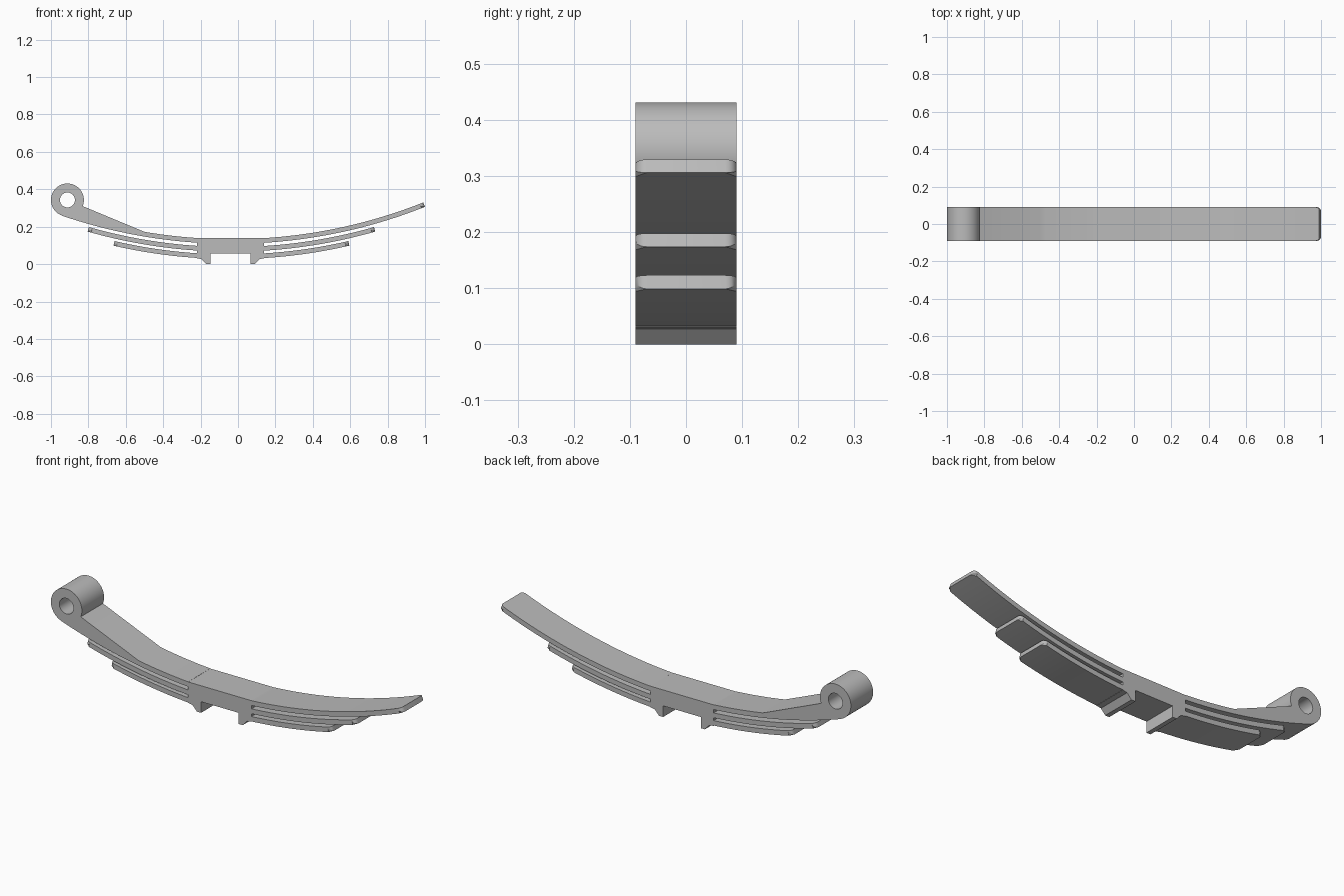
import bpy, bmesh
from math import sin, cos, asin, radians, pi

if "Cube" in bpy.data.objects:
    bpy.data.objects.remove(bpy.data.objects["Cube"], do_unlink=True)

HALF_WIDTH = 0.09
THICK = 0.025
RADIUS = 2.78
CENTRE_X = -0.035
BLOCK_LEFT, BLOCK_RIGHT = -0.22, 0.14

steel = bpy.data.materials.new("grey steel")
steel.use_nodes = True
GREY = (0.5, 0.5, 0.5, 1)
steel.diffuse_color = GREY
steel.node_tree.nodes["Principled BSDF"].inputs["Base Color"].default_value = GREY


def arc(low, x0, x1, offset=0.0, steps=20):
    """Points along a leaf surface whose lowest point is at height low."""
    a0, a1 = (asin((x - CENTRE_X) / RADIUS) for x in (x0, x1))
    r = RADIUS + offset
    angles = [a0 + (a1 - a0) * i / steps for i in range(steps + 1)]
    return [(CENTRE_X + r * sin(a), low + RADIUS - r * cos(a)) for a in angles]


def circle(cx, cz, r, start, end, steps):
    angles = [radians(start + (end - start) * i / steps) for i in range(steps + 1)]
    return [(cx + r * cos(a), cz + r * sin(a)) for a in angles]


def extrude_profile(name, outlines, tip=0):
    """Extrude closed side outlines across the width; tip = -1/1 rounds that end."""
    curve = bpy.data.curves.new(name, "CURVE")
    curve.dimensions = "2D"
    curve.fill_mode = "BOTH"
    curve.extrude = HALF_WIDTH
    for points in outlines:
        spline = curve.splines.new("POLY")
        spline.points.add(len(points) - 1)
        for p, (x, z) in zip(spline.points, points):
            p.co = (x, z, 0, 1)
        spline.use_cyclic_u = True
    obj = bpy.data.objects.new(name, curve)
    bpy.context.collection.objects.link(obj)
    bpy.ops.object.select_all(action="DESELECT")
    obj.select_set(True)
    bpy.context.view_layer.objects.active = obj
    bpy.ops.object.convert(target="MESH")
    obj = bpy.context.view_layer.objects.active

    # Stand the profile up and weld the caps to the sides
    bm = bmesh.new()
    bm.from_mesh(obj.data)
    for v in bm.verts:
        x, y, z = v.co
        v.co = (x, -z, y)
    bmesh.ops.remove_doubles(bm, verts=bm.verts, dist=0.0001)
    bmesh.ops.recalc_face_normals(bm, faces=bm.faces)
    if tip:
        limit = max(v.co.x * tip for v in bm.verts) - 0.015
        corners = [e for e in bm.edges
                   if all(v.co.x * tip > limit for v in e.verts)
                   and abs(e.verts[0].co.y - e.verts[1].co.y) < 0.001]
        bmesh.ops.bevel(bm, geom=corners, offset=0.02, segments=5,
                        profile=0.5, affect="EDGES")
    bm.to_mesh(obj.data)
    bm.free()
    obj.data.materials.clear()
    obj.data.materials.append(steel)
    bpy.ops.object.shade_smooth_by_angle(angle=radians(30))
    return obj


def leaf(name, low, x0, x1, tip):
    top = arc(low, x0, x1)
    bottom = arc(low, x0, x1, THICK)
    # Trim the root flush with the block
    bottom[0] = (x0, bottom[0][1])
    extrude_profile(name, [top + bottom[::-1]], tip)


# Plain leaves on both sides of the block
leaf("main_leaf_left", 0.1335, BLOCK_RIGHT, 0.99, 1)
for name, low, left_end, right_end in (("middle_leaf", 0.0915, -0.797, 0.727),
                                       ("lower_leaf", 0.052, -0.66, 0.59)):
    leaf(name + "_left", low, BLOCK_RIGHT, right_end, 1)
    leaf(name + "_right", low, BLOCK_LEFT, left_end, -1)

# Main leaf thickening into the mounting eye
EYE = (-0.912, 0.343)
underside = arc(0.1335, BLOCK_LEFT, -0.936, THICK)
underside[0] = (BLOCK_LEFT, underside[0][1])
rim = circle(*EYE, 0.088, 248, -22, 48)
top_side = arc(0.1335, -0.5, BLOCK_LEFT, 0, 10)
hole = circle(*EYE, 0.04, 0, 360, 40)[:-1]
extrude_profile("main_leaf_with_eye", [underside + rim + top_side, hole])

# Centre block with two locating lugs underneath
mid = (BLOCK_LEFT + BLOCK_RIGHT) / 2
half = [(0.107, 0.057), (0.107, 0), (0.13, 0), (0.155, 0.027),
        (0.18, 0.031), (0.18, 0.139)]
block = [(mid + x, z) for x, z in half] + [(mid - x, z) for x, z in half[::-1]]
extrude_profile("centre_block", [block])
